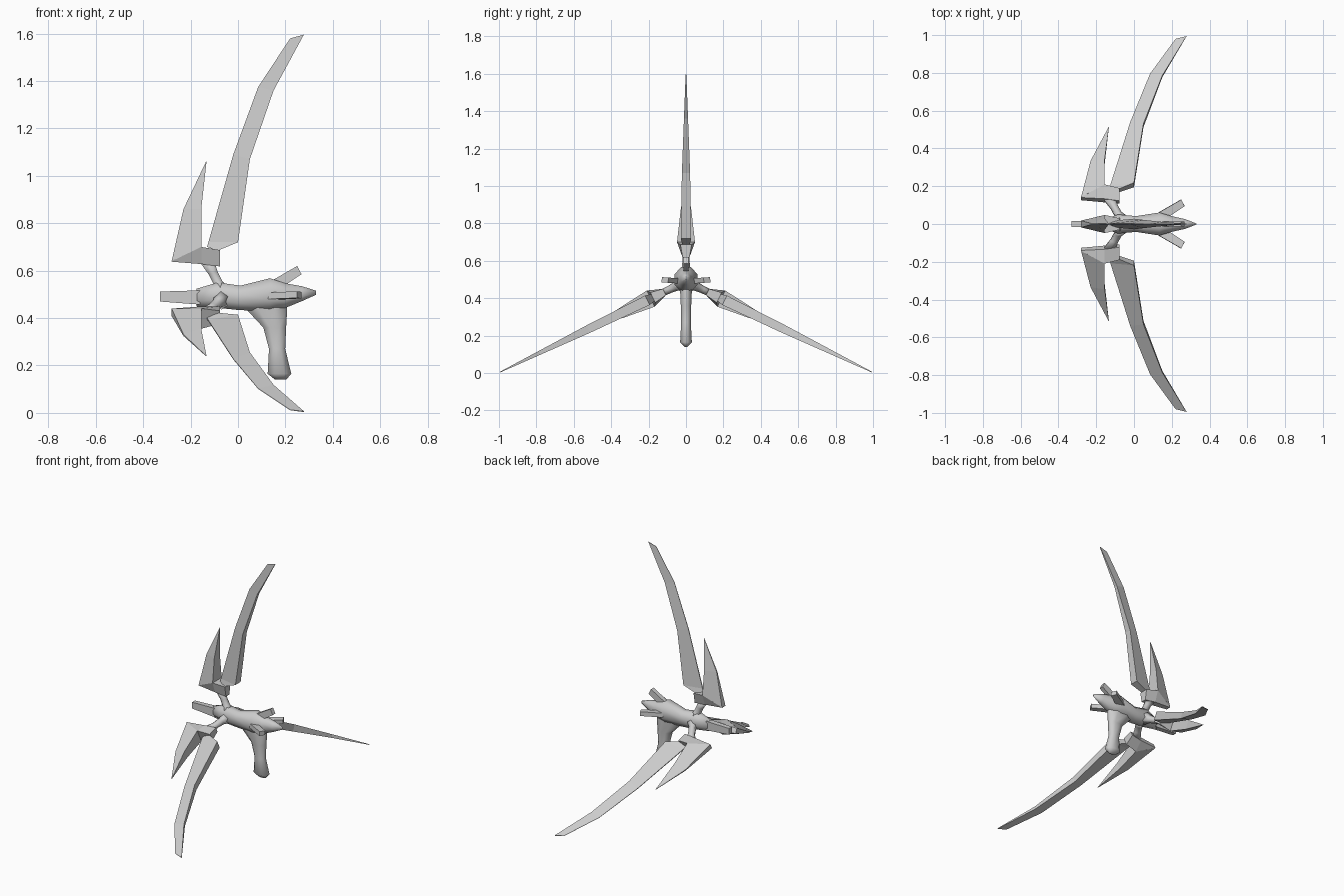
import bpy, bmesh, math
from mathutils import Matrix, Vector

if "Cube" in bpy.data.objects:
    bpy.data.objects.remove(bpy.data.objects["Cube"])

AXIS = 0.49  # height of the long axis
grey = bpy.data.materials.new("plain grey")
grey.use_nodes = True
grey.diffuse_color = (0.6, 0.6, 0.6, 1)
grey.node_tree.nodes["Principled BSDF"].inputs["Base Color"].default_value = (0.6, 0.6, 0.6, 1)


def loft(name, rings, turn=0, smooth=False):
    """Skin a list of equal-sized rings, cap both ends, turn about the long axis."""
    bm = bmesh.new()
    rows = [[bm.verts.new(p) for p in ring] for ring in rings]
    n = len(rows[0])
    for a, b in zip(rows, rows[1:]):
        for i in range(n):
            j = (i + 1) % n
            bm.faces.new((a[i], a[j], b[j], b[i]))
    bm.faces.new(rows[0])
    bm.faces.new(rows[-1])
    bmesh.ops.remove_doubles(bm, verts=bm.verts, dist=0.0005)
    bmesh.ops.recalc_face_normals(bm, faces=bm.faces)
    pivot = Vector((0, 0, AXIS))
    bmesh.ops.rotate(bm, verts=bm.verts, cent=pivot,
                     matrix=Matrix.Rotation(math.radians(turn), 3, 'X'))
    mesh = bpy.data.meshes.new(name)
    bm.to_mesh(mesh)
    bm.free()
    mesh.materials.append(grey)
    obj = bpy.data.objects.new(name, mesh)
    bpy.context.collection.objects.link(obj)
    if smooth:
        for f in mesh.polygons:
            f.use_smooth = True
    return obj


def wedge(edge, back, e, t):
    """Section with a sharp leading edge and a thick back."""
    return [(edge[0], -e, edge[1]), (edge[0], e, edge[1]),
            (back[0], t, back[1]), (back[0], -t, back[1])]


def bar(x, top, bottom, t, s):
    return [(x, -t, top), (x, t, top), (x, s, bottom), (x, -s, bottom)]


def angles(n):
    return [2 * math.pi * (i + 0.5) / n for i in range(n)]


# Three arms: neck, cross bar, short prong and long curved blade
for side, turn in (("top", 0), ("left", 116), ("right", -116)):
    loft(side + "_blade", [
        wedge((-0.13, 0.70), (-0.085, 0.685), 0.004, 0.02),
        wedge((-0.125, 0.72), (0.0, 0.72), 0.003, 0.028),
        wedge((-0.02, 1.09), (0.05, 1.07), 0.002, 0.022),
        wedge((0.085, 1.375), (0.15, 1.36), 0.001, 0.011),
        wedge((0.22, 1.58), (0.278, 1.596), 0.001, 0.002)], turn)
    loft(side + "_prong", [
        wedge((-0.28, 0.64), (-0.155, 0.70), 0.018, 0.048),
        wedge((-0.23, 0.86), (-0.155, 0.86), 0.004, 0.03),
        wedge((-0.135, 1.06), (-0.133, 1.06), 0.001, 0.001)], turn)
    loft(side + "_cross_bar", [
        bar(-0.28, 0.641, 0.638, 0.018, 0.016),
        bar(-0.155, 0.70, 0.628, 0.048, 0.022),
        bar(-0.077, 0.687, 0.618, 0.03, 0.018)], turn)
    neck = [(0.52, -0.07, 0.035, 0.045), (0.55, -0.085, 0.022, 0.025),
            (0.59, -0.105, 0.022, 0.02), (0.64, -0.13, 0.032, 0.02)]
    loft(side + "_neck", [[(x + rx * math.cos(a), ry * math.sin(a), z + 0.3 * rx * math.cos(a))
                           for a in angles(6)] for z, x, rx, ry in neck], turn, True)

# Swept tail fins
fin = [(0.12, 0.055), (0.25, 0.13), (0.268, 0.095), (0.17, 0.03)]
for side, turn in (("top", 0), ("left", 86), ("right", -86)):
    loft(side + "_fin", [[(x, y, AXIS + r) for x, r in fin] for y in (-0.014, 0.014)], turn)

# Main body along the long axis
body = [(-0.175, 0.487, 0.018, 0.04), (-0.085, 0.497, 0.055, 0.058), (0.01, 0.485, 0.045, 0.056),
        (0.135, 0.50, 0.066, 0.074), (0.2, 0.495, 0.045, 0.056), (0.27, 0.503, 0.028, 0.034),
        (0.33, 0.507, 0.003, 0.009)]
loft("body", [[(x, ry * math.cos(a), z + rz * math.sin(a)) for a in angles(8)]
              for x, z, ry, rz in body], 0, True)

# Flat muzzle
loft("muzzle", [bar(-0.33, 0.512, 0.47, 0.015, 0.015), bar(-0.16, 0.517, 0.457, 0.018, 0.018)])

# Grip
grip = [(0.14, 0.18, 0.025, 0.008), (0.165, 0.175, 0.054, 0.034), (0.27, 0.165, 0.037, 0.028),
        (0.36, 0.155, 0.052, 0.03), (0.44, 0.12, 0.095, 0.034), (0.48, 0.11, 0.1, 0.034)]
loft("grip", [[(x + rx * math.cos(a), ry * math.sin(a), z) for a in angles(8)]
              for z, x, rx, ry in grip], 0, True)
